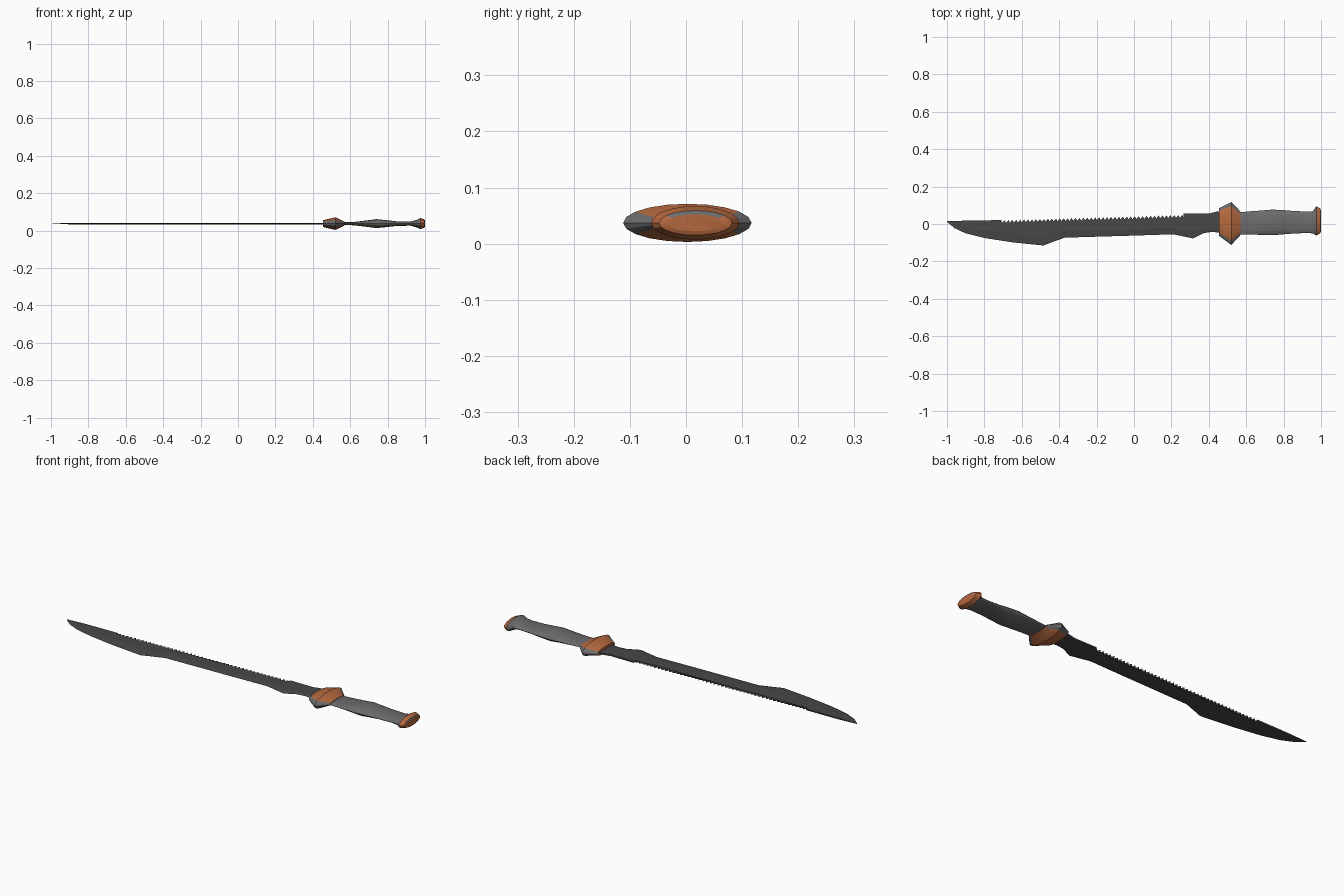
import bpy, bmesh, math

if "Cube" in bpy.data.objects:
    bpy.data.objects.remove(bpy.data.objects["Cube"])

ZC = 0.037


def material(name, rgb):
    m = bpy.data.materials.new(name)
    m.diffuse_color = (*rgb, 1)
    m.use_nodes = True
    m.node_tree.nodes["Principled BSDF"].inputs["Base Color"].default_value = m.diffuse_color
    return m


STEEL = material("dark_steel", (0.065, 0.065, 0.065))
GREY = material("grip_grey", (0.15, 0.15, 0.15))
COPPER = material("copper", (0.46, 0.14, 0.05))


def finish(name, bm, mats):
    bmesh.ops.recalc_face_normals(bm, faces=bm.faces)
    me = bpy.data.meshes.new(name)
    bm.to_mesh(me)
    bm.free()
    for m in mats:
        me.materials.append(m)
    ob = bpy.data.objects.new(name, me)
    bpy.context.collection.objects.link(ob)
    return ob


def loft(name, rings, paint, segments=20):
    """Elliptical rings (x, y_min, y_max, z_half) skinned along x and capped."""
    bm = bmesh.new()
    loops = []
    for x, lo, hi, h in rings:
        angles = [2 * math.pi * i / segments for i in range(segments)]
        loops.append([bm.verts.new((x, (lo + hi) / 2 + (hi - lo) / 2 * math.cos(a),
                                    ZC + h * math.sin(a))) for a in angles])
    for a, b in zip(loops, loops[1:]):
        for i in range(segments):
            j = (i + 1) % segments
            bm.faces.new((a[i], a[j], b[j], b[i]))
    bm.faces.new(loops[0])
    bm.faces.new(loops[-1])
    for f in bm.faces:
        f.material_index = paint(f.calc_center_median())
    ob = finish(name, bm, [GREY, COPPER])
    bpy.context.view_layer.objects.active = ob
    ob.select_set(True)
    bpy.ops.object.shade_smooth_by_angle(angle=math.radians(20))
    ob.select_set(False)


def sample(pts, x):
    for (x0, y0), (x1, y1) in zip(pts, pts[1:]):
        if x <= x1:
            return y0 + (y1 - y0) * (x - x0) / (x1 - x0)
    return pts[-1][1]


# Blade outline: cutting edge, bevel line and spine with saw teeth
edge = [(-1, 0.012), (-0.96, -0.022), (-0.9, -0.05), (-0.8, -0.075), (-0.65, -0.098),
        (-0.485, -0.115), (-0.44, -0.098), (-0.37, -0.073), (0, -0.062), (0.21, -0.055),
        (0.315, -0.077), (0.345, -0.063), (0.375, -0.048), (0.42, -0.042), (0.48, -0.05)]
bevel = [(-1, 0.014), (-0.9, -0.015), (-0.7, -0.046), (-0.5, -0.066), (-0.38, -0.038),
         (0, -0.028), (0.22, -0.02), (0.3, -0.042), (0.35, -0.03), (0.4, -0.025), (0.48, -0.03)]
spine = [(-1, 0.016), (-0.71, 0.021)]
teeth, start, end = 46, -0.71, 0.262
step = (end - start) / teeth
for i in range(teeth):
    x = start + i * step
    base = 0.006 + 0.028 * i / teeth
    spine += [(x + 0.2 * step, base), (x + 0.85 * step, base + 0.015)]
spine += [(0.263, 0.036), (0.266, 0.055), (0.395, 0.055), (0.44, 0.066), (0.48, 0.066)]

bm = bmesh.new()
T = 0.004
cols = []
for x in sorted({p[0] for p in edge + bevel + spine}):
    t = T * min(1, 0.1 + (x + 1) * 8)
    s, r, e = sample(spine, x), sample(bevel, x), sample(edge, x)
    cols.append([bm.verts.new((x, y, ZC + z)) for y, z in
                 ((s, t), (r, t), (e, 0), (r, -t), (s, -t))])
for a, b in zip(cols, cols[1:]):
    for i in range(5):
        j = (i + 1) % 5
        bm.faces.new((a[i], a[j], b[j], b[i]))
bm.faces.new(cols[0])
bm.faces.new(cols[-1])
finish("blade", bm, [STEEL])

# Guard: copper wrap with grey tips
loft("guard", [(0.455, -0.063, 0.085, 0.018), (0.52, -0.112, 0.117, 0.034),
               (0.57, -0.058, 0.066, 0.01)],
     lambda c: int(-0.068 < c.y < 0.078))

# Grip
loft("grip", [(0.56, -0.055, 0.062, 0.007), (0.62, -0.056, 0.068, 0.009),
              (0.68, -0.058, 0.072, 0.016), (0.74, -0.06, 0.077, 0.024),
              (0.80, -0.055, 0.074, 0.018), (0.85, -0.051, 0.07, 0.012),
              (0.93, -0.048, 0.066, 0.011)], lambda c: 0)

# Pommel: grey flare with a copper end
loft("pommel", [(0.92, -0.048, 0.067, 0.011), (0.955, -0.05, 0.068, 0.02),
                (0.975, -0.062, 0.095, 0.03), (0.997, -0.048, 0.082, 0.022),
                (1.0, -0.036, 0.068, 0.015)],
     lambda c: int(c.x > 0.975 and not (c.x > 0.9975 and c.x < 0.9995 and c.z > ZC + 0.012)))
